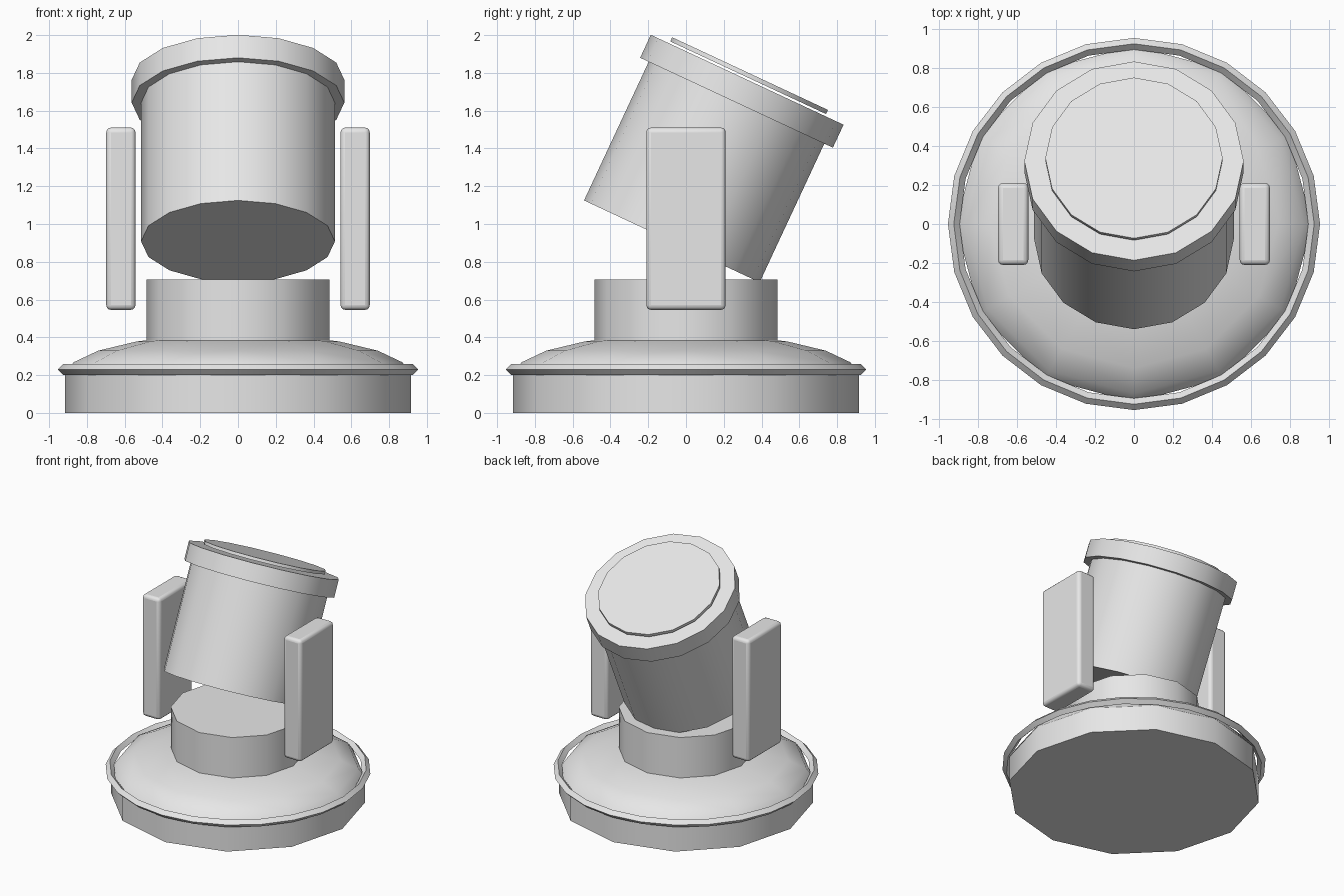
import bpy
import bmesh
from math import radians, sin, cos
from mathutils import Vector

cube = bpy.data.objects.get("Cube")
if cube:
    bpy.data.objects.remove(cube, do_unlink=True)

GREY = (0.8, 0.8, 0.8, 1.0)
mat = bpy.data.materials.new("light grey")
mat.use_nodes = True
mat.diffuse_color = GREY
for node in mat.node_tree.nodes:
    if node.type == 'BSDF_PRINCIPLED':
        node.inputs["Base Color"].default_value = GREY


def finish(name):
    """Name the active object, colour it and smooth its round faces."""
    ob = bpy.context.object
    ob.name = ob.data.name = name
    ob.data.materials.append(mat)
    bpy.ops.object.transform_apply(location=False, rotation=False, scale=True)
    bpy.ops.object.shade_smooth_by_angle(angle=radians(40))
    return ob


def drum(name, sides, radius, low, high, origin=Vector(), tilt=0.0):
    """Closed cylinder between two distances along a tilted axis."""
    axis = Vector((0, sin(tilt), cos(tilt)))
    bpy.ops.mesh.primitive_cylinder_add(
        vertices=sides, radius=radius, depth=high - low,
        location=origin + axis * (low + high) / 2, rotation=(-tilt, 0, 0))
    return finish(name)


# Base drum, shallow dome and neck
drum("base", 12, 0.915, 0, 0.2)
bpy.ops.mesh.primitive_uv_sphere_add(
    segments=12, ring_count=10, radius=1, location=(0, 0, 0.2))
bpy.context.object.scale = (0.915, 0.915, 0.22)
dome = finish("base_dome")
bm = bmesh.new()
bm.from_mesh(dome.data)
bmesh.ops.delete(bm, geom=[v for v in bm.verts if v.co.z < -0.01], context='VERTS')
bm.to_mesh(dome.data)
bm.free()
drum("neck", 12, 0.485, 0.3, 0.705)

# Rim ring with a diamond section
bpy.ops.mesh.primitive_torus_add(
    major_segments=24, minor_segments=4, major_radius=0.925,
    minor_radius=0.03, location=(0, 0, 0.23))
finish("base_rim")

# Tilted head with its cap and the thin front plate
foot = Vector((0, -0.075, 0.908))
lean = radians(25)
drum("head", 16, 0.513, 0, 0.82, foot, lean)
drum("head_cap", 16, 0.563, 0.81, 0.944, foot, lean)
drum("lens_plate", 16, 0.455, 0.956, 0.98, foot, lean)

# Side arms
for side, name in ((1, "left_arm"), (-1, "right_arm")):
    bpy.ops.mesh.primitive_cube_add(size=1, location=(side * 0.62, 0, 1.028))
    bpy.context.object.scale = (0.155, 0.42, 0.965)
    arm = finish(name)
    bevel = arm.modifiers.new("rounded_edges", 'BEVEL')
    bevel.width = 0.025
    bevel.segments = 3
